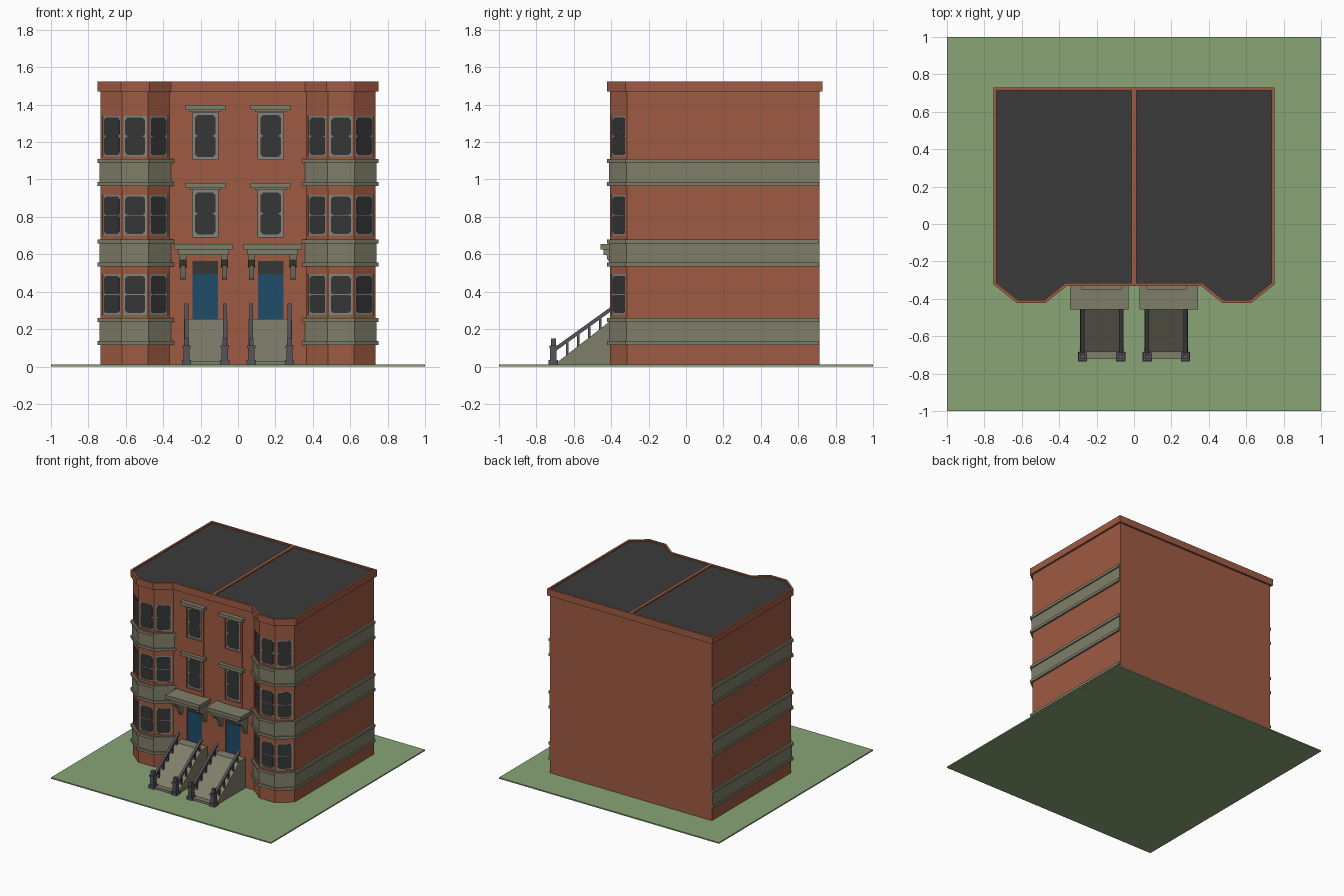
import bpy, bmesh, math
from mathutils import Matrix, Vector

if "Cube" in bpy.data.objects:
    bpy.data.objects.remove(bpy.data.objects["Cube"])


def material(name, hexcol):
    rgb = [int(hexcol[i:i + 2], 16) / 255 for i in (0, 2, 4)]
    m = bpy.data.materials.new(name)
    m.diffuse_color = [((c + 0.055) / 1.055) ** 2.4 if c > 0.04 else c / 12.92 for c in rgb] + [1]
    m.use_nodes = True
    m.node_tree.nodes["Principled BSDF"].inputs["Base Color"].default_value = m.diffuse_color
    return m


BRICK = material("brick red", "9F5B43")
STONE = material("olive stone", "7F7E6A")
GLASS = material("dark glass", "363636")
ROOF = material("roof tar", "3B3B3B")
FRAME = material("window grey", "83837F")
IRON = material("iron grey", "56545A")
BLUE = material("door blue", "1F4C6A")
GRASS = material("grass green", "88A576")
BRASS = material("pale brass", "B5A97C")


def prism(bm, pts, vec, M=Matrix()):
    """Extrude a polygon along a vector."""
    a = [bm.verts.new(M @ Vector(p)) for p in pts]
    b = [bm.verts.new(M @ (Vector(p) + Vector(vec))) for p in pts]
    bm.faces.new(a)
    bm.faces.new(b[::-1])
    for i in range(len(a)):
        j = (i + 1) % len(a)
        bm.faces.new((a[i], b[i], b[j], a[j]))


def box(bm, x0, x1, y0, y1, z0, z1, M=Matrix()):
    prism(bm, [(x0, y0, z0), (x1, y0, z0), (x1, y1, z0), (x0, y1, z0)], (0, 0, z1 - z0), M)


def finish(name, bm, mat, mirror=True):
    bmesh.ops.recalc_face_normals(bm, faces=bm.faces)
    me = bpy.data.meshes.new(name)
    bm.to_mesh(me)
    bm.free()
    ob = bpy.data.objects.new(name, me)
    bpy.context.collection.objects.link(ob)
    if mat:
        me.materials.append(mat)
    if mirror:
        mod = ob.modifiers.new("mirror", "MIRROR")
        mod.use_mirror_merge = False
    return ob


def cut(ob, cutter):
    mod = ob.modifiers.new("openings", "BOOLEAN")
    mod.operation, mod.solver, mod.object = "DIFFERENCE", "EXACT", cutter


FY, BY, SX, BAY = -0.315, 0.715, 0.735, -0.407


def bay(d):
    """Right bay outline, offset outward by d, inner corner to outer corner."""
    return [(0.365 - 0.35 * d, FY - d), (0.48 - 0.35 * d, BAY - d),
            (0.62 + 0.35 * d, BAY - d), (SX + d, FY - 0.48 * d)]


def outline(d):
    right = bay(d) + [(SX + d, BY + d)]
    return right + [(-x, y) for x, y in right[::-1]]


# ground and main walls
bm = bmesh.new()
box(bm, -1, 1, -1, 1, 0, 0.01)
finish("lawn", bm, GRASS, False)

bm = bmesh.new()
prism(bm, [(x, y, 0.005) for x, y in outline(0)], (0, 0, 1.485))
walls = finish("walls", bm, BRICK, False)

# roof, cornice ring and party wall
bm = bmesh.new()
prism(bm, [(x, y, 1.492) for x, y in outline(0.004)], (0, 0, 0.023))
finish("roof", bm, ROOF, False)

bm = bmesh.new()
loops = [[bm.verts.new((x, y, z)) for x, y in outline(d)]
         for d, z in ((0, 1.47), (0.016, 1.47), (0.016, 1.525), (0, 1.525))]
for k in range(4):
    p, q = loops[k], loops[(k + 1) % 4]
    for i in range(len(p)):
        j = (i + 1) % len(p)
        bm.faces.new((p[i], p[j], q[j], q[i]))
box(bm, -0.013, 0.013, FY, BY, 1.50, 1.525)
finish("cornice", bm, BRICK, False)

# stone bands around bays and sides
bm = bmesh.new()
for z in (0.115, 0.535, 0.965):
    for d, z0, z1 in ((0.015, 0, 0.022), (0.005, 0.022, 0.123), (0.015, 0.123, 0.145)):
        pts = [(0.365 - 1.6 * d, FY)] + bay(d)[1:] + [(SX + d, 0.712), (0.6, 0.712), (0.6, -0.3), (0.365 - 1.6 * d, -0.3)]
        prism(bm, [(x, y, z + z0) for x, y in pts], (0, 0, z1 - z0))
finish("stone_bands", bm, STONE)

# windows: opening, frame, notched pane
cutters, frames, panes = bmesh.new(), bmesh.new(), bmesh.new()


def window(M, w, h, rail=False, border=0.009, c=0.014):
    box(cutters, -w / 2, w / 2, -0.03, 0.012, 0, h, M)
    box(frames, -w / 2, w / 2, 0.004, 0.0125, 0, h, M)
    x, z0, z1, m, n = w / 2 - border, border, h - border, h / 2, c * 0.7
    right = [(x - c, z0), (x, z0 + c), (x, m - n), (x - c, m), (x, m + n), (x, z1 - c), (x - c, z1)]
    pts = right + [(-px, pz) for px, pz in right[::-1]]
    prism(panes, [(px, 0.002, pz) for px, pz in pts], (0, 0.003, 0), M)
    if rail:
        box(frames, -x, x, 0.0008, 0.005, m - 0.002, m + 0.002, M)


def face(x, y, z, angle=0):
    return Matrix.Translation((x, y, z)) @ Matrix.Rotation(angle, 4, "Z")


TILT = math.atan2(FY - BAY, 0.115)
for z, rail in ((0.276, True), (0.70, True), (1.122, False)):
    window(face(0.55, BAY, z), 0.125, 0.218, rail)
    for s in (-1, 1):
        window(face(0.55 + s * 0.1275, (FY + BAY) / 2, z, s * TILT), 0.123, 0.218, rail)
CX = 0.175
for z in (0.692, 1.107):
    window(face(CX, FY, z), 0.136, 0.252, False, 0.014)

# doors with transoms and handles
box(cutters, CX - 0.068, CX + 0.068, FY - 0.03, FY + 0.012, 0.255, 0.563)
box(panes, CX - 0.068, CX + 0.068, FY + 0.005, FY + 0.0125, 0.495, 0.563)
bm = bmesh.new()
box(bm, CX - 0.068, CX + 0.068, FY + 0.004, FY + 0.0125, 0.255, 0.495)
finish("doors", bm, BLUE)
bm = bmesh.new()
box(bm, 0.117, 0.124, FY - 0.006, FY + 0.005, 0.35, 0.36)
finish("door_handles", bm, BRASS)

finish("window_frames", frames, FRAME)
finish("window_panes", panes, GLASS)

# raised brick panels around the upper hall windows
bm = bmesh.new()
box(bm, 0.09, 0.262, FY - 0.007, FY + 0.003, 0.62, 1.375)
panels = finish("brick_panels", bm, BRICK)

cutter = finish("opening_cutter", cutters, None)
cutter.hide_render = True
cutter.display_type = "WIRE"
cut(walls, cutter)
cut(panels, cutter)

# window lintels
bm = bmesh.new()
for z in (0.955, 1.372):
    box(bm, CX - 0.107, CX + 0.107, FY - 0.036, FY + 0.002, z, z + 0.027)
    box(bm, CX - 0.085, CX + 0.085, FY - 0.02, FY + 0.002, z - 0.01, z)
finish("lintels", bm, STONE)

# door canopies on brackets
bm = bmesh.new()
box(bm, 0.029, 0.342, -0.457, FY + 0.002, 0.625, 0.655)
box(bm, 0.05, 0.318, -0.44, FY + 0.002, 0.597, 0.625)
for x in (0.072, 0.294):
    prism(bm, [(x - 0.018, y, z) for y, z in
               ((FY, 0.597), (-0.425, 0.597), (-0.42, 0.57), (-0.385, 0.545), (FY, 0.53))], (0.036, 0, 0))
    prism(bm, [(x - 0.013, y, z) for y, z in
               ((FY, 0.55), (-0.37, 0.55), (-0.345, 0.48), (-0.335, 0.463), (FY, 0.463))], (0.026, 0, 0))
finish("door_canopies", bm, STONE)

# sloped stoops
bm = bmesh.new()
prism(bm, [(0.057, y, z) for y, z in ((FY, 0.005), (-0.722, 0.005), (-0.722, 0.028), (-0.682, 0.028),
                                      (-0.39, 0.255), (FY, 0.255))], (0.233, 0, 0))
finish("stoops", bm, STONE)

# railings: newel post, sloped handrail, balusters
bm = bmesh.new()
for x in (0.0705, 0.2755):
    for r, z0, z1 in ((0.025, 0.005, 0.035), (0.017, 0.035, 0.1), (0.022, 0.1, 0.112), (0.013, 0.112, 0.15)):
        box(bm, x - r, x + r, -0.709 - r, -0.709 + r, z0, z1)
    prism(bm, [(x - 0.01, y, z) for y, z in
               ((-0.70, 0.08), (-0.70, 0.104), (-0.375, 0.338), (-0.375, 0.314))], (0.02, 0, 0))
    for i in range(5):
        y = -0.635 + i * 0.059
        box(bm, x - 0.006, x + 0.006, y - 0.006, y + 0.006,
            0.02 + (y + 0.69) * 0.77, 0.09 + (y + 0.70) * 0.72)
finish("railings", bm, IRON)
